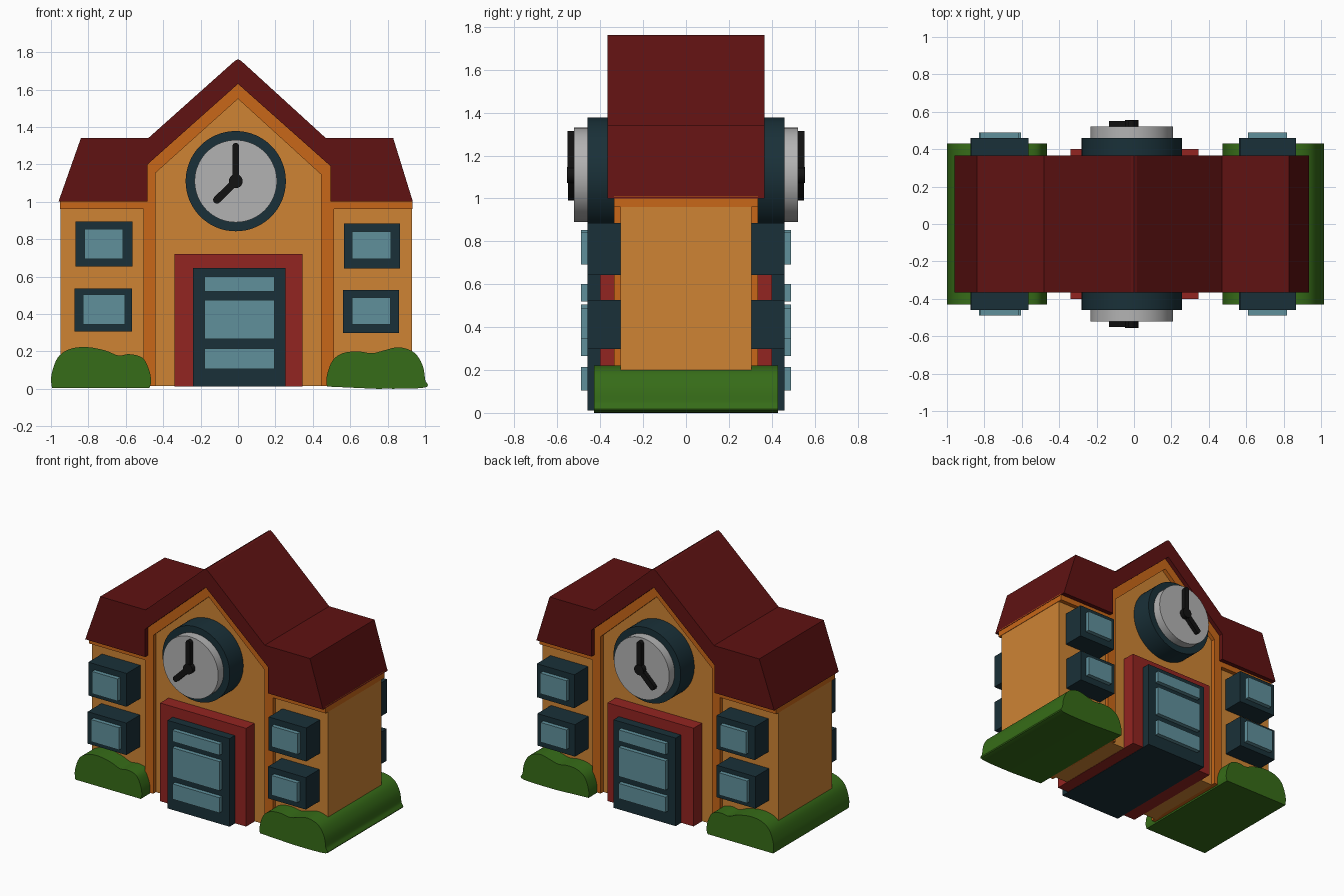
import bpy, bmesh, math
from mathutils import Vector

if "Cube" in bpy.data.objects:
    bpy.data.objects.remove(bpy.data.objects["Cube"])


def material(name, r, g, b):
    m = bpy.data.materials.new(name)
    m.diffuse_color = (r, g, b, 1)
    m.use_nodes = True
    m.node_tree.nodes["Principled BSDF"].inputs["Base Color"].default_value = m.diffuse_color
    return m


WALL = material("wall_orange", .62, .23, .034)
TRIM = material("trim_orange", .58, .135, .009)
ROOF = material("roof_maroon", .115, .006, .006)
RED = material("door_red", .29, .018, .015)
TEAL = material("frame_teal", .01, .03, .04)
GLASS = material("glass_blue", .115, .28, .33)
DIAL = material("dial_grey", .45, .45, .45)
BLACK = material("hand_black", .006, .006, .006)
GREEN = material("bush_green", .037, .15, .009)


def extrude(name, points, depth, mat, smooth=False):
    """Extrude a front-view (x, z) outline from y = -depth to y = +depth."""
    bm = bmesh.new()
    face = bm.faces.new([bm.verts.new((x, -depth, z)) for x, z in points])
    geo = bmesh.ops.extrude_face_region(bm, geom=[face])["geom"]
    moved = [v for v in geo if isinstance(v, bmesh.types.BMVert)]
    bmesh.ops.translate(bm, verts=moved, vec=(0, 2 * depth, 0))
    bmesh.ops.recalc_face_normals(bm, faces=bm.faces)
    me = bpy.data.meshes.new(name)
    bm.to_mesh(me)
    bm.free()
    me.materials.append(mat)
    ob = bpy.data.objects.new(name, me)
    bpy.context.collection.objects.link(ob)
    if smooth:
        bpy.ops.object.select_all(action='DESELECT')
        ob.select_set(True)
        bpy.context.view_layer.objects.active = ob
        bpy.ops.object.shade_smooth_by_angle(angle=math.radians(35))
    return ob


def box(name, x0, x1, z0, z1, depth, mat):
    return extrude(name, [(x0, z0), (x1, z0), (x1, z1), (x0, z1)], depth, mat)


def arc(cx, cz, r, a0, a1, n):
    return [(cx + r * math.cos(a0 + (a1 - a0) * i / n),
             cz + r * math.sin(a0 + (a1 - a0) * i / n)) for i in range(n + 1)]


def disc(name, cx, cz, r, depth, mat, n=64):
    return extrude(name, arc(cx, cz, r, 0, 2 * math.pi, n)[:-1], depth, mat, True)


def capsule(name, a, b, r, depth, mat):
    """Round-ended bar between two points."""
    t = math.atan2(b[1] - a[1], b[0] - a[0])
    h = math.pi / 2
    pts = arc(*b, r, t - h, t + h, 10) + arc(*a, r, t + h, t + 3 * h, 10)
    return extrude(name, pts, depth, mat, True)


def spline(points, steps=5):
    """Catmull-Rom curve through the points."""
    p = [Vector(q) for q in points]
    p = [p[0]] + p + [p[-1]]
    out = []
    for a, b, c, d in zip(p, p[1:], p[2:], p[3:]):
        for i in range(steps):
            t = i / steps
            out.append(tuple(.5 * (2 * b + (c - a) * t + (2 * a - 5 * b + 4 * c - d) * t * t
                                   + (3 * b - a - 3 * c + d) * t ** 3)))
    return out + [tuple(p[-1])]


# Walls: two wings and the gabled centre
extrude("walls", [(-.95, .015), (.93, .015), (.93, 1.01), (.46, 1.01), (.46, 1.16),
                  (0, 1.58), (-.46, 1.16), (-.46, 1.01), (-.95, 1.01)], .305, WALL)

# Raised trim: gable frame and eaves bands
extrude("gable_trim", [(-.505, .015), (-.44, .015), (-.44, 1.155), (0, 1.55), (.445, 1.145),
                       (.445, .015), (.512, .015), (.512, 1.19), (0, 1.65), (-.505, 1.2)],
        .335, TRIM)
box("eaves_band_left", -.953, -.49, .96, 1.01, .335, TRIM)
box("eaves_band_right", .49, .933, .96, 1.01, .335, TRIM)

# Roof
extrude("roof", [(-.96, 1.0), (-.84, 1.34), (-.48, 1.34), (-.015, 1.755), (0, 1.762),
                 (.015, 1.755), (.47, 1.34), (.83, 1.34), (.935, 1.0), (.495, 1.0),
                 (.495, 1.19), (0, 1.63), (-.483, 1.2), (-.483, 1.0)], .367, ROOF)

# Entrance
box("door_surround", -.34, .345, .013, .72, .4, RED)
box("door", -.24, .255, .011, .645, .46, TEAL)
for i, (z0, z1) in enumerate([(.105, .215), (.265, .475), (.52, .6)]):
    box(f"door_pane_{i + 1}", -.18, .195, z0, z1, .49, GLASS)

# Windows: outer frame rectangle followed by pane rectangle
windows = {
    "upper_left": ((-.87, -.565, .655, .895), (-.82, -.615, .693, .853)),
    "lower_left": ((-.875, -.567, .307, .537), (-.829, -.604, .345, .505)),
    "upper_right": ((.567, .866, .644, .885), (.61, .818, .693, .842)),
    "lower_right": ((.562, .862, .297, .527), (.61, .815, .345, .487)),
}
for label, (frame, pane) in windows.items():
    box("window_frame_" + label, *frame, .46, TEAL)
    box("window_pane_" + label, *pane, .49, GLASS)

# Clock
C = (-.012, 1.11)
disc("clock_rim", *C, .268, .46, TEAL)
disc("clock_dial", *C, .22, .522, DIAL)
disc("clock_hub", *C, .037, .555, BLACK, 32)
capsule("minute_hand", C, (C[0], 1.296), .018, .553, BLACK)
capsule("hour_hand", C, (-.113, 1.01), .02, .551, BLACK)

# Bushes
extrude("bush_left", spline([(-.995, .005), (-.998, .07), (-.965, .165), (-.9, .212), (-.81, .223),
                             (-.71, .205), (-.64, .178), (-.58, .185), (-.51, .165), (-.475, .1),
                             (-.465, .04), (-.473, .005)]), .43, GREEN, True)
extrude("bush_right", spline([(.475, .012), (.475, .07), (.505, .15), (.56, .19), (.64, .2),
                              (.715, .19), (.78, .205), (.86, .222), (.94, .195), (.985, .13),
                              (1.0, .05), (.995, .006), (.74, 0)]), .43, GREEN, True)
